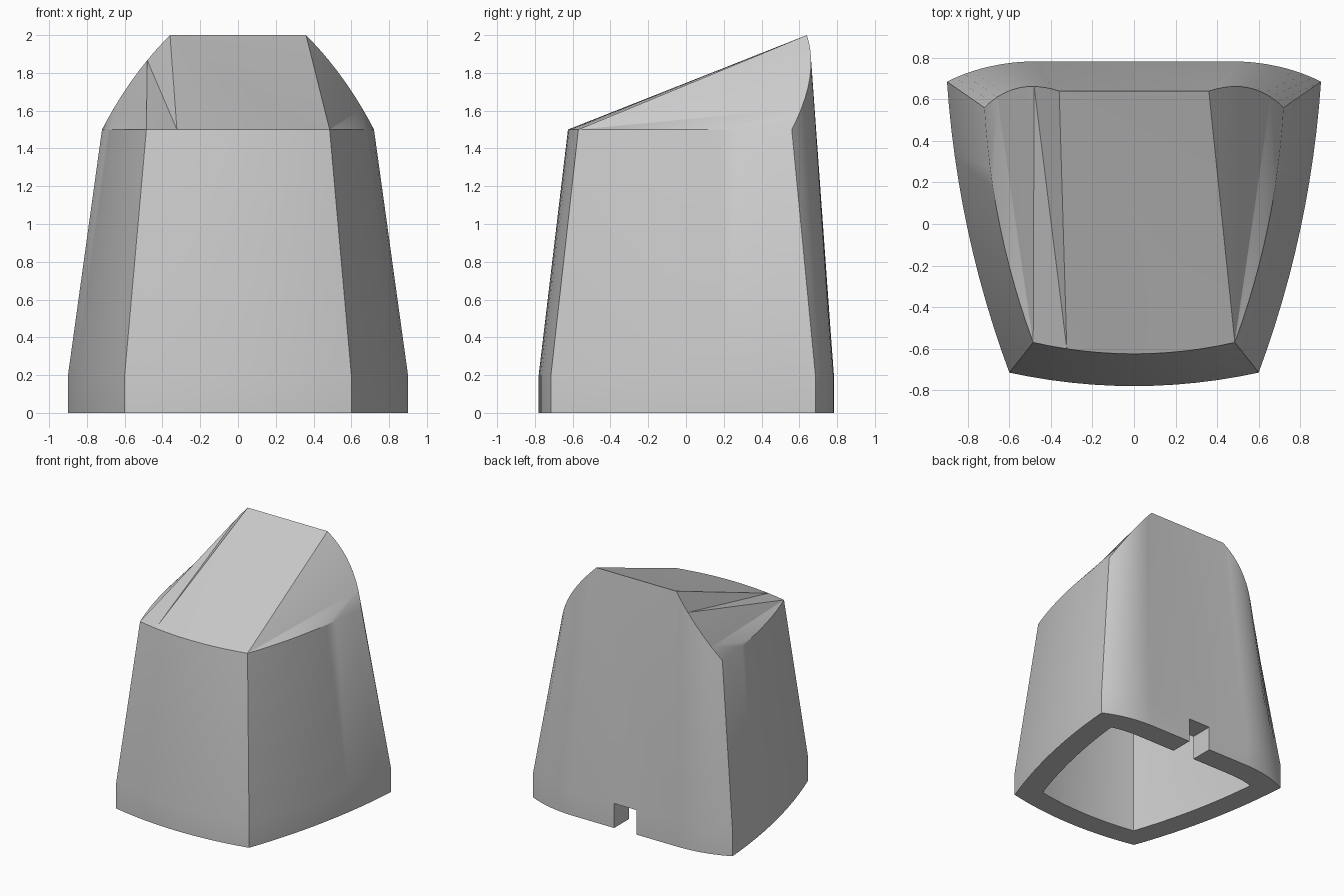
import bpy, bmesh
from mathutils import Vector

if "Cube" in bpy.data.objects:
    bpy.data.objects.remove(bpy.data.objects["Cube"])

grey = bpy.data.materials.new("plain grey")
grey.use_nodes = True
grey.diffuse_color = (0.6, 0.6, 0.6, 1)
grey.node_tree.nodes["Principled BSDF"].inputs["Base Color"].default_value = (0.6, 0.6, 0.6, 1)

SIDE, ARC, FRONT = 12, 10, 12      # segments per wall curve
LAST = SIDE + ARC
WALL, TAPER = 0.19, 0.8


def curve(a, control, b, steps):
    a, control, b = Vector(a), Vector(control), Vector(b)
    return [a * (1 - t) ** 2 + control * 2 * t * (1 - t) + b * t * t
            for t in (i / steps for i in range(steps + 1))]


def mirrored(points):
    return [Vector((-p.x, p.y, p.z)) for p in reversed(points)]


def outline(side, arc, front):
    """Closed loop: one side, half the back, their mirror images, then the front."""
    half = side + arc[1:]
    return half + mirrored(half) + front[1:-1]


def inset(points, distance):
    """Move a counter-clockwise loop inward with mitred corners."""
    result = []
    for i, p in enumerate(points):
        before = (p - points[i - 1]).normalized()
        after = (points[(i + 1) % len(points)] - p).normalized()
        n1, n2 = Vector((-before.y, before.x, 0)), Vector((-after.y, after.x, 0))
        result.append(p + (n1 + n2) * distance / (1 + n1.dot(n2)))
    return result


def at_height(points, z, scale=1.0):
    return [Vector((p.x * scale, p.y * scale, z)) for p in points]


# Outer loops: base, and a top rim that climbs along the back
base = outline(curve((0.6, -0.715, 0), (0.85, -0.04, 0), (0.9, 0.685, 0), SIDE),
               curve((0.9, 0.685, 0), (0.7, 0.785, 0), (0.45, 0.783, 0), ARC),
               curve((-0.6, -0.715, 0), (0, -0.845, 0), (0.6, -0.715, 0), FRONT))
rim = outline(curve((0.485, -0.57, 1.5), (0.685, -0.03, 1.5), (0.72, 0.56, 1.5), SIDE),
              curve((0.72, 0.56, 1.5), (0.57, 0.71, 1.79), (0.36, 0.64, 2), ARC),
              curve((-0.485, -0.57, 1.5), (0, -0.68, 1.5), (0.485, -0.57, 1.5), FRONT))
inner = inset(base, WALL)
count = len(base)

bm = bmesh.new()


def add_loop(points):
    return [bm.verts.new(p) for p in points]


def bridge(a, b):
    for i in range(count):
        j = (i + 1) % count
        bm.faces.new((a[i], a[j], b[j], b[i]))


# Walls run from the cavity ceiling, down round the bottom rim and up to the top
loops = [add_loop(p) for p in (
    at_height(inner, 1.3, 0.83), at_height(inner, 0.2), inner,
    base, at_height(base, 0.2), rim)]
for lower, upper in zip(loops, loops[1:]):
    bridge(lower, upper)
bm.faces.new(loops[0])
top = loops[-1]


def fan(centre, path):
    for i, j in zip(path, path[1:]):
        bm.faces.new((top[centre], top[i], top[j]))


def opposite(i):
    return 2 * LAST + 1 - i


# Sloping top: two falling shoulders and a flat middle
low = SIDE + 2
high = LAST - 3
corner = opposite(0)
fold = corner + 2
fan(low, list(range(0, low)))
fan(0, list(range(low, LAST + 1)))
fan(opposite(low), [opposite(i) for i in range(0, low)])
fan(corner, [opposite(i) for i in range(low, high + 1)])
fan(opposite(high), list(range(corner, fold + 1)))
fan(fold, [opposite(i) for i in range(high, LAST + 1)])
fan(LAST + 1, list(range(fold, count)) + [0, LAST])

bmesh.ops.recalc_face_normals(bm, faces=bm.faces)
mesh = bpy.data.meshes.new("cap_shell")
bm.to_mesh(mesh)
bm.free()
shell = bpy.data.objects.new("cap_shell", mesh)
bpy.context.collection.objects.link(shell)
mesh.materials.append(grey)

# Square notch through the bottom of the back wall
bpy.ops.mesh.primitive_cube_add(size=1, location=(0, 0.7, 0.05))
cutter = bpy.context.object
cutter.name = "notch_cutter"
cutter.scale = (0.2, 0.5, 0.3)
cutter.hide_render = True
cutter.data.materials.append(grey)
cut = shell.modifiers.new("notch", 'BOOLEAN')
cut.operation = 'DIFFERENCE'
cut.solver = 'EXACT'
cut.object = cutter

bpy.ops.object.select_all(action='DESELECT')
shell.select_set(True)
bpy.context.view_layer.objects.active = shell
bpy.ops.object.modifier_apply(modifier=cut.name)
bpy.data.objects.remove(cutter)
bpy.ops.object.shade_smooth_by_angle(angle=0.5)
